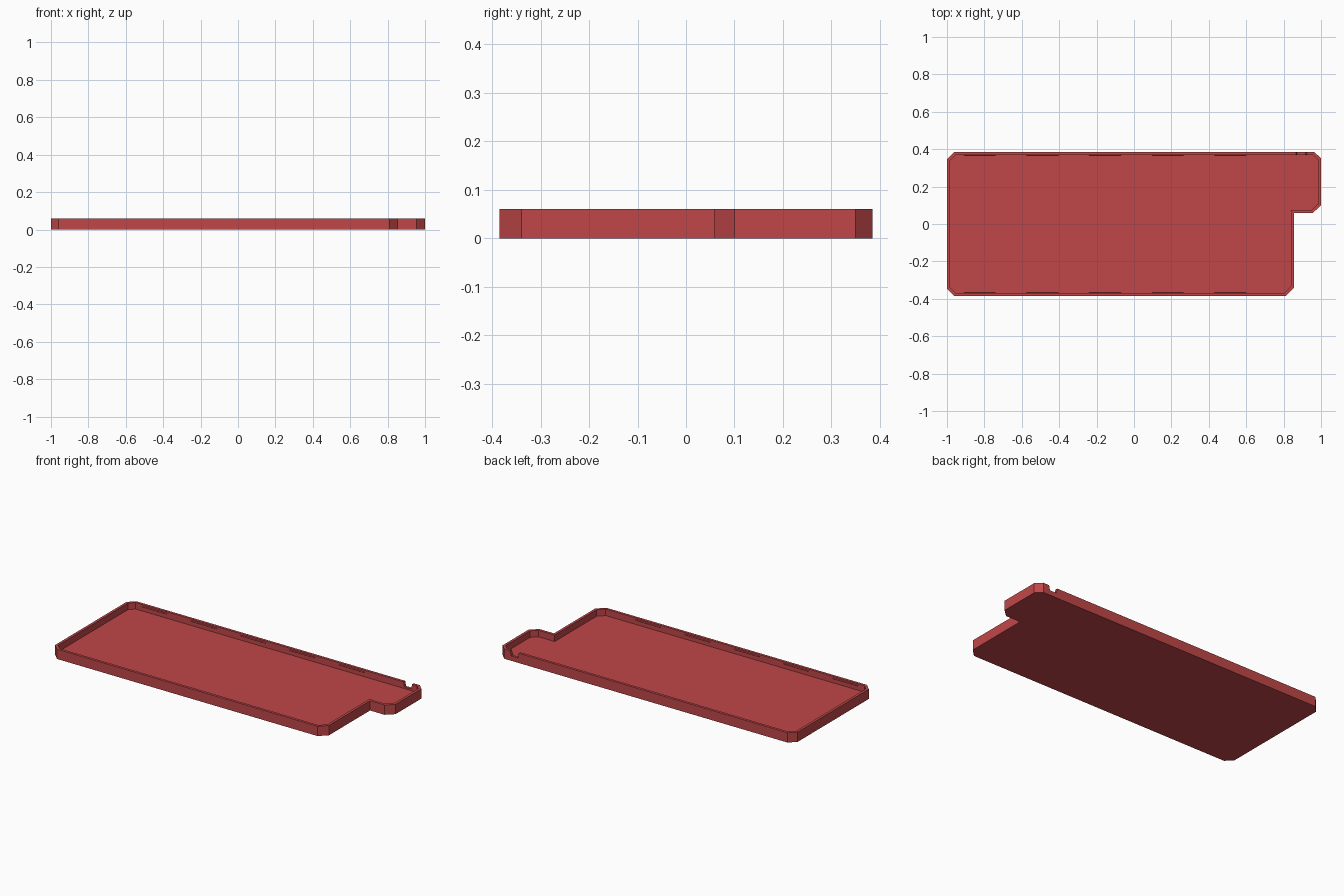
import bpy, bmesh

if "Cube" in bpy.data.objects:
    bpy.data.objects.remove(bpy.data.objects["Cube"])

HEIGHT, FLOOR, WALL = 0.06, 0.02, 0.016

red = bpy.data.materials.new("red_plastic")
red.diffuse_color = (0.53, 0.062, 0.066, 1)
red.use_nodes = True
red.node_tree.nodes["Principled BSDF"].inputs["Base Color"].default_value = red.diffuse_color


def new_object(name, bm):
    bmesh.ops.recalc_face_normals(bm, faces=bm.faces)
    mesh = bpy.data.meshes.new(name)
    bm.to_mesh(mesh)
    bm.free()
    mesh.materials.append(red)
    obj = bpy.data.objects.new(name, mesh)
    bpy.context.collection.objects.link(obj)
    return obj


def prism(bm, points, offset):
    """Extrude a closed 3D polygon along an offset; return the far cap."""
    face = bm.faces.new([bm.verts.new(p) for p in points])
    out = bmesh.ops.extrude_face_region(bm, geom=[face], use_keep_orig=True)["geom"]
    bmesh.ops.translate(bm, vec=offset, verts=[v for v in out if isinstance(v, bmesh.types.BMVert)])
    return next(f for f in out if isinstance(f, bmesh.types.BMFace))


# Tray: chamfered outline with a tab at the back right, hollowed from above
outline = [(-0.96, -0.385), (0.81, -0.385), (0.856, -0.34), (0.856, 0.058),
           (0.955, 0.058), (1.0, 0.1), (1.0, 0.35), (0.965, 0.385),
           (-0.96, 0.385), (-1.0, 0.345), (-1.0, -0.345)]
bm = bmesh.new()
cap = prism(bm, [(x, y, 0) for x, y in outline], (0, 0, HEIGHT))
bmesh.ops.recalc_face_normals(bm, faces=bm.faces)
bmesh.ops.inset_region(bm, faces=[cap], thickness=WALL, use_even_offset=True)
recess = bmesh.ops.extrude_discrete_faces(bm, faces=[cap])["faces"][0]
bmesh.ops.translate(bm, vec=(0, 0, FLOOR - HEIGHT), verts=recess.verts)
tray = new_object("tray", bm)

# Cable notch in the back wall, slightly tapered
bm = bmesh.new()
prism(bm, [(0.872, 0.34, 0.03), (0.918, 0.34, 0.03), (0.928, 0.34, 0.08), (0.862, 0.34, 0.08)],
      (0, 0.08, 0))
cutter = new_object("notch_cutter", bm)
cutter.hide_render = True
cutter.hide_viewport = True
cut = tray.modifiers.new("notch", "BOOLEAN")
cut.operation = "DIFFERENCE"
cut.solver = "EXACT"
cut.object = cutter

# Snap ridges just under the rim on the long walls
bm = bmesh.new()
for side in (-1, 1):
    y = side * (0.385 - WALL)
    for i in range(5):
        x = -0.91 + 0.335 * i
        prism(bm, [(x, y + side * 0.003, 0.053), (x, y - side * 0.004, 0.048),
                   (x, y + side * 0.003, 0.043)], (0.17, 0, 0))
new_object("snap_ridges", bm)
